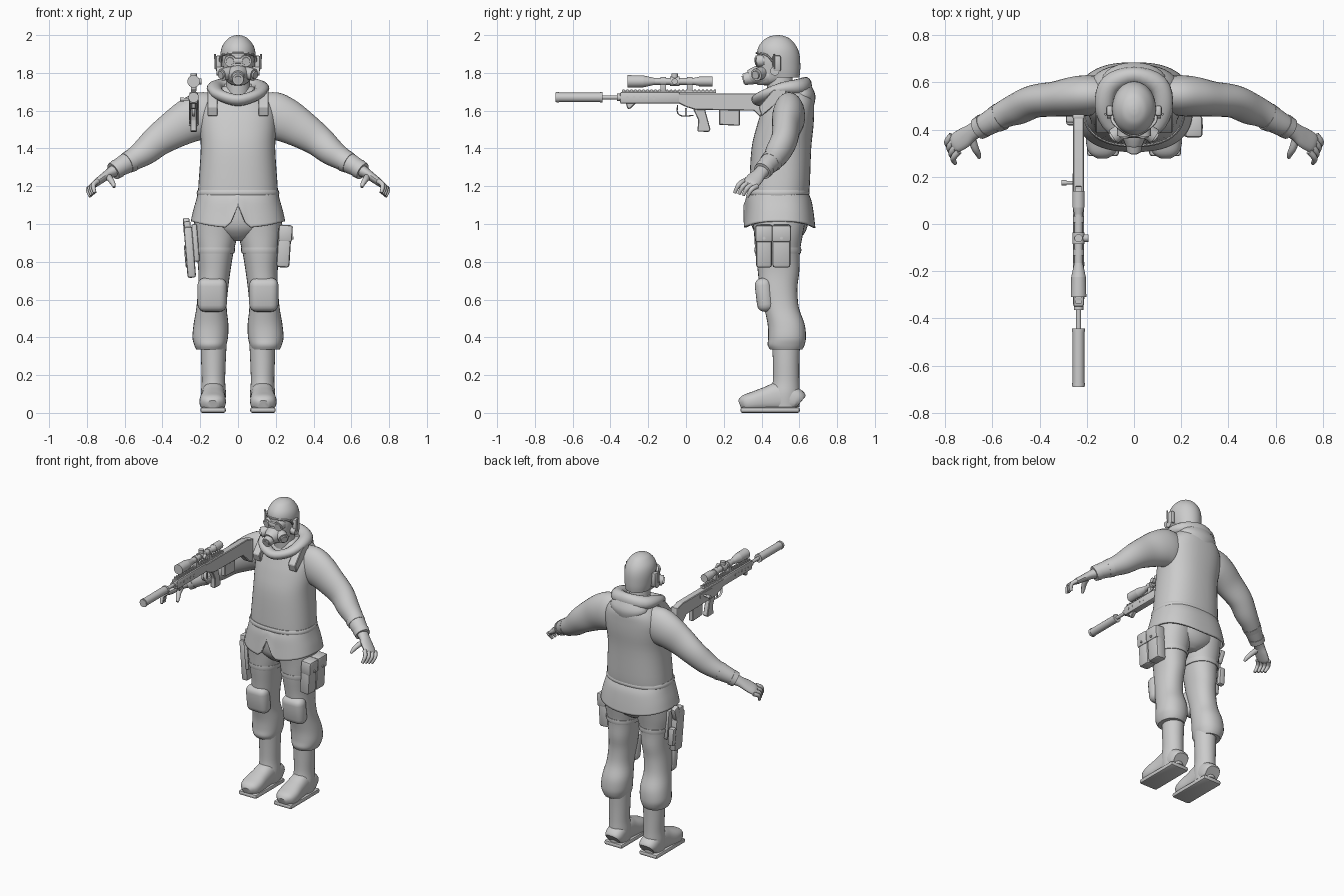
import bpy, bmesh, math
from mathutils import Vector, Matrix

grey = bpy.data.materials.new("plain_grey")
grey.diffuse_color = (0.6, 0.6, 0.6, 1)


def finish(name, bm, angle=40):
    bmesh.ops.recalc_face_normals(bm, faces=bm.faces)
    me = bpy.data.meshes.new(name)
    bm.to_mesh(me)
    bm.free()
    ob = bpy.data.objects.new(name, me)
    bpy.context.collection.objects.link(ob)
    me.materials.append(grey)
    bpy.ops.object.select_all(action='DESELECT')
    ob.select_set(True)
    bpy.context.view_layer.objects.active = ob
    bpy.ops.object.shade_smooth_by_angle(angle=math.radians(angle))
    return ob


def spline(rows, n, closed=False):
    """Catmull-Rom through rows of numbers."""
    out, m = [], len(rows)
    get = (lambda i: rows[i % m]) if closed else (lambda i: rows[max(0, min(m - 1, i))])
    for i in range(m if closed else m - 1):
        p = [get(i + k) for k in (-1, 0, 1, 2)]
        for j in range(n):
            t = j / n
            out.append([0.5 * (2 * b + (c - a) * t + (2 * a - 5 * b + 4 * c - d) * t * t
                               + (3 * b - a - 3 * c + d) * t ** 3) for a, b, c, d in zip(*p)])
    return out if closed else out + [list(rows[-1])]


def loft(name, rows, side=None, n=4, sides=28, power=2.0, mirror=1, closed=False, caps=True,
         edit=None, angle=40):
    """rows: x, y, z, a, b. Level rings, or rings square to the path when side is given."""
    rows = spline(rows, n, closed)
    bm, rings = bmesh.new(), []
    for i, (x, y, z, a, b) in enumerate(rows):
        u, v = Vector((1, 0, 0)), Vector((0, 1, 0))
        if side:
            nxt = rows[(i + 1) % len(rows)] if closed else rows[min(i + 1, len(rows) - 1)]
            prv = rows[i - 1] if closed else rows[max(i - 1, 0)]
            t = (Vector(nxt[:3]) - Vector(prv[:3])).normalized()
            v = t.cross(Vector(side)).normalized()
            u = v.cross(t)
        ring = []
        for k in range(sides):
            th = 2 * math.pi * k / sides
            c, s = math.cos(th), math.sin(th)
            p = Vector((x, y, z)) + u * a * math.copysign(abs(c) ** (2 / power), c) \
                + v * b * math.copysign(abs(s) ** (2 / power), s)
            ring.append(bm.verts.new((p.x * mirror, p.y, p.z)))
        rings.append(ring)
    for i in range(len(rings) if closed else len(rings) - 1):
        r0, r1 = rings[i], rings[(i + 1) % len(rings)]
        for k in range(sides):
            bm.faces.new((r0[k], r0[(k + 1) % sides], r1[(k + 1) % sides], r1[k]))
    if caps and not closed:
        bm.faces.new(rings[0])
        bm.faces.new(rings[-1])
    if edit:
        edit(bm)
    return finish(name, bm, angle)


def box(name, c, size, bevel=0.008, rot=(0, 0, 0), seg=2):
    bm = bmesh.new()
    bmesh.ops.create_cube(bm, size=1, matrix=Matrix.Diagonal((*size, 1)))
    if bevel:
        bmesh.ops.bevel(bm, geom=bm.edges[:], offset=bevel, segments=seg, profile=0.5, affect='EDGES')
    m = Matrix.Rotation(rot[2], 4, 'Z') @ Matrix.Rotation(rot[1], 4, 'Y') @ Matrix.Rotation(rot[0], 4, 'X')
    bmesh.ops.transform(bm, matrix=Matrix.Translation(c) @ m, verts=bm.verts)
    return finish(name, bm)


def cyl(name, p0, p1, r0, r1=None, sides=20):
    p0, p1 = Vector(p0), Vector(p1)
    bm = bmesh.new()
    m = Matrix.Translation((p0 + p1) / 2) @ (p1 - p0).to_track_quat('Z', 'Y').to_matrix().to_4x4()
    bmesh.ops.create_cone(bm, cap_ends=True, segments=sides, radius1=r0, radius2=r0 if r1 is None else r1,
                          depth=(p1 - p0).length, matrix=m)
    return finish(name, bm)


def prism(name, yz, x, w, bevel=0.004):
    bm = bmesh.new()
    f = bm.faces.new([bm.verts.new((x - w / 2, y, z)) for y, z in yz])
    ext = bmesh.ops.extrude_face_region(bm, geom=[f])["geom"]
    bmesh.ops.translate(bm, vec=(w, 0, 0), verts=[v for v in ext if isinstance(v, bmesh.types.BMVert)])
    bmesh.ops.bevel(bm, geom=bm.edges[:], offset=bevel, segments=1, affect='EDGES')
    return finish(name, bm, 25)


# --- torso, jacket skirt, hood ---
loft("vest", [(0, .49, 1.13, .212, .155), (0, .495, 1.2, .21, .16), (0, .505, 1.4, .197, .158),
              (0, .525, 1.52, .203, .15), (0, .54, 1.6, .2, .138), (0, .55, 1.66, .17, .125),
              (0, .55, 1.71, .12, .10), (0, .53, 1.73, .07, .07)], power=2.4, sides=40)


def slit(bm):
    # notch at the front centre and slightly raised sides
    for v in bm.verts:
        k = max(0, (1.16 - v.co.z) / 0.18)
        v.co.z += 0.035 * k * min(1, abs(v.co.x) / .25) ** 2
        if v.co.y < .45 and abs(v.co.x) < .05:
            v.co.z += .12 * k * (1 - abs(v.co.x) / .05)


skirt = loft("jacket_skirt", [(0, .49, 1.165, .212, .157), (0, .493, 1.12, .222, .172),
                              (0, .495, 1.05, .238, .182), (0, .495, .98, .25, .19)],
             power=2.5, sides=64, caps=False, edit=slit)
sol = skirt.modifiers.new("thickness", 'SOLIDIFY')
sol.thickness = .012
loft("vest_hem", [(0, .49, 1.15, .215, .16), (0, .49, 1.165, .219, .165), (0, .49, 1.18, .213, .16)],
     power=2.4, sides=40, n=2)
loft("hood_collar", [(0, .385, 1.655, .03, .04), (.09, .42, 1.68, .03, .04), (.125, .50, 1.715, .032, .04),
                     (.10, .59, 1.725, .042, .045), (0, .625, 1.725, .055, .04), (-.10, .59, 1.725, .042, .045),
                     (-.125, .50, 1.715, .032, .04), (-.09, .42, 1.68, .03, .04)],
     side=(0, 0.3, 1), closed=True, sides=16)
loft("hood_drape", [(0, .60, 1.56, .03, .05), (0, .61, 1.62, .09, .065), (0, .61, 1.68, .135, .075),
                    (0, .60, 1.74, .10, .06)], sides=24)

# --- head, helmet, mask ---
loft("neck", [(0, .51, 1.6, .07, .07), (0, .49, 1.82, .06, .07)])
loft("face", [(0, .43, 1.735, .03, .05), (0, .45, 1.76, .06, .085), (0, .465, 1.82, .076, .092),
              (0, .475, 1.88, .083, .096), (0, .48, 1.95, .07, .08), (0, .48, 1.98, .02, .03)])


def open_front(bm):
    bad = [f for f in bm.faces if f.calc_center_median().z < 1.895 and f.calc_center_median().y < .455]
    bmesh.ops.delete(bm, geom=bad, context='FACES')


helmet = loft("helmet", [(0, .515, 1.775, .076, .085), (0, .505, 1.82, .086, .1), (0, .49, 1.89, .093, .112),
                         (0, .485, 1.94, .084, .1), (0, .485, 1.98, .055, .066), (0, .485, 1.996, .025, .03),
                         (0, .485, 2.0, .004, .004)], sides=40, n=5, edit=open_front)
loft("helmet_brim", [(.092, .46, 1.86, .006, .008), (.082, .425, 1.895, .006, .008), (0, .376, 1.905, .006, .008),
                     (-.082, .425, 1.895, .006, .008), (-.092, .46, 1.86, .006, .008)], side=(0, 0, 1), sides=8)
box("goggle_bridge", (0, .38, 1.865), (.10, .03, .03), .01)
loft("mask_shell", [(0, .44, 1.79, .07, .06), (0, .39, 1.79, .06, .052), (0, .35, 1.782, .042, .042),
                    (0, .335, 1.778, .036, .036)], side=(1, 0, 0))
cyl("mask_valve", (0, .35, 1.775), (0, .305, 1.765), .036, .03)
cyl("mask_valve_cap", (0, .31, 1.766), (0, .30, 1.763), .02)
for s in (1, -1):
    cyl("goggle_rim", (s * .038, .41, 1.865), (s * .042, .371, 1.862), .034, .03)
    cyl("goggle_lens", (s * .041, .38, 1.863), (s * .043, .366, 1.861), .024, .02)
    cyl("mask_filter", (s * .045, .40, 1.80), (s * .085, .372, 1.79), .033)
    cyl("mask_filter_cap", (s * .085, .372, 1.79), (s * .093, .366, 1.788), .022)
    box("ear_piece", (s * .103, .48, 1.85), (.03, .045, .085), .01)
    cyl("ear_mount", (s * .08, .47, 1.81), (s * .115, .47, 1.81), .024)
    cyl("ear_antenna", (s * .118, .465, 1.82), (s * .122, .465, 1.9), .005, sides=8)

# --- arms, hands, legs ---
for s in (1, -1):
    loft("sleeve", [(.10, .545, 1.59, .07, .10), (.18, .545, 1.575, .085, .125), (.25, .54, 1.55, .085, .118),
                    (.33, .53, 1.505, .075, .102), (.42, .52, 1.445, .07, .085), (.49, .49, 1.385, .068, .073),
                    (.55, .465, 1.345, .058, .06), (.62, .425, 1.305, .05, .05), (.645, .415, 1.29, .045, .045)],
         side=(0, 1, 0), mirror=s)
    for p, q, r in (((.565, .455, 1.335), (.59, .441, 1.322), .06), ((.635, .418, 1.295), (.66, .403, 1.279), .051)):
        cyl("glove_cuff", (s * p[0], *p[1:]), (s * q[0], *q[1:]), r, r * .93)
    w = (.03, .07, -.03)
    loft("palm", [(.64, .415, 1.29, .04, .036), (.685, .39, 1.265, .037, .026), (.72, .365, 1.24, .045, .022),
                  (.757, .343, 1.213, .043, .018), (.768, .335, 1.203, .03, .01)], side=w, mirror=s, sides=16)
    for i in range(4):
        k = i / 3
        a = Vector((.742, .307, 1.228)).lerp(Vector((.772, .377, 1.2)), k)
        b = Vector((.758, .258, 1.165)).lerp(Vector((.782, .325, 1.145)), k)
        m = (a + b) / 2 + Vector((.016, -.004, .01))
        loft("finger", [(*a, .013, .014), (*m, .0125, .0125), (*b, .009, .009)], side=w, mirror=s, sides=10)
    loft("thumb", [(.69, .375, 1.255, .018, .018), (.675, .325, 1.235, .016, .016), (.662, .30, 1.215, .013, .013),
                   (.655, .282, 1.195, .008, .008)], side=(1, 0, 0), mirror=s, sides=10)
    loft("trouser_leg", [(.115, .495, 1.08, .115, .15), (.118, .49, .95, .116, .13), (.122, .485, .85, .098, .118),
                         (.125, .49, .75, .085, .11), (.132, .49, .66, .08, .10), (.14, .505, .56, .08, .092),
                         (.143, .53, .47, .092, .098), (.147, .535, .40, .094, .1), (.147, .53, .36, .085, .098),
                         (.146, .53, .335, .075, .085)], mirror=s, power=2.2)
    box("knee_pad", (s * .137, .415, .625), (.155, .09, .18), .04, (.12, 0, 0), 4)
    loft("thigh_strap", [(.122, .486, .845, .102, .121), (.122, .486, .86, .106, .125), (.122, .486, .875, .106, .123)],
         mirror=s, power=2.2, n=1)
    # boots: shaft and shoe
    loft("boot_shaft", [(.128, .53, .37, .068, .074), (.13, .53, .27, .065, .07), (.13, .53, .17, .062, .07),
                        (.13, .525, .1, .066, .078), (.13, .525, .03, .06, .075)], mirror=s)
    loft("boot_foot", [(.128, .605, .055, .05, .045), (.128, .58, .07, .062, .062), (.13, .50, .085, .062, .078),
                       (.132, .43, .073, .064, .066), (.134, .36, .06, .07, .053), (.134, .31, .05, .06, .044),
                       (.134, .285, .042, .03, .025)], side=(1, 0, 0), mirror=s, power=2.5)
    box("boot_sole", (s * .132, .445, .015), (.135, .315, .03), .012)
    prism("vest_strap", [(.40, 1.57), (.385, 1.62), (.46, 1.71), (.53, 1.72), (.53, 1.68)], s * .135, .055)
loft("hips", [(0, .495, 1.14, .20, .155), (0, .495, 1.0, .2, .15), (0, .5, .94, .13, .12), (0, .5, .91, .05, .08)])

# --- thigh gear: pouches on one side, holster on the other ---
for y, w in ((.413, .085), (.505, .095)):
    box("pouch", (.243, y, .875), (.07, w, .21), .015, (0, .06, 0))
    box("pouch_flap", (.251, y, .95), (.074, w + .006, .09), .012, (0, .06, 0))
    cyl("pouch_button", (.285, y, .925), (.293, y, .925), .008, sides=10)
box("holster_plate", (-.225, .47, .90), (.03, .13, .2), .01, (0, -.08, 0))
box("holster", (-.255, .46, .85), (.045, .085, .27), .012, (0, -.08, 0))
box("pistol_grip", (-.272, .50, .985), (.035, .05, .09), .01, (-.35, -.08, 0))
box("pistol_slide", (-.268, .455, .985), (.036, .05, .06), .008, (0, -.08, 0))
box("holster_magazine", (-.262, .525, .83), (.04, .035, .12), .008, (0, -.08, 0))

# --- rifle ---
X = -.235
cyl("suppressor", (X, -.69, 1.67), (X, -.445, 1.67), .025)
for y in (-.685, -.455):
    cyl("suppressor_ring", (X, y, 1.67), (X, y + .012, 1.67), .0275)
cyl("barrel", (X, -.45, 1.67), (X, -.33, 1.67), .011)
cyl("muzzle_collar", (X, -.365, 1.67), (X, -.34, 1.67), .02)
box("handguard", (X, -.19, 1.668), (.046, .32, .062), .01)
prism("receiver", [(-.04, 1.64), (-.04, 1.692), (.40, 1.692), (.46, 1.675), (.46, 1.53), (.43, 1.53), (.36, 1.60),
                   (.05, 1.605), (.0, 1.62)], X, .046)
prism("grip", [(.035, 1.615), (.10, 1.61), (.13, 1.50), (.12, 1.487), (.06, 1.49), (.065, 1.55)], X, .034)
prism("magazine", [(.175, 1.61), (.285, 1.61), (.285, 1.52), (.175, 1.525)], X, .032)
box("butt_pad", (X, .455, 1.60), (.05, .02, .16), .006)
loft("trigger_guard", [(X, .04, 1.575, .008, .003), (X, -.02, 1.572, .008, .003), (X, -.045, 1.59, .008, .003),
                       (X, -.045, 1.63, .008, .003)], side=(1, 0, 0), sides=8)
box("trigger", (X, .0, 1.595), (.008, .008, .04), 0)
box("top_rail", (X, -.09, 1.7), (.026, .50, .012), .002)
for i in range(24):
    box("rail_tooth", (X, -.33 + i * .021, 1.708), (.028, .01, .007), 0)
for i in range(5):
    cyl("handguard_vent", (X - .0245, -.31 + i * .035, 1.668), (X + .0245, -.31 + i * .035, 1.668), .009, sides=10)
prism("fore_stop", [(-.32, 1.645), (-.26, 1.645), (-.295, 1.61), (-.31, 1.61)], X, .025)
cyl("bolt_handle", (X, .175, 1.66), (X - .06, .175, 1.66), .007, sides=10)
cyl("bolt_knob", (X - .05, .175, 1.66), (X - .072, .175, 1.66), .011, sides=12)
box("ejection_plate", (X - .023, .15, 1.665), (.006, .13, .025), .002)
# scope
Z = 1.755
for a, b, r0, r1 in ((-.31, -.225, .033, .031), (-.225, -.165, .031, .018), (-.165, .06, .018, .018),
                     (.04, .07, .018, .024), (.07, .14, .026, .026), (-.085, -.035, .025, .025)):
    cyl("scope_section", (X, a, Z), (X, b, Z), r0, r1, 24)
cyl("scope_top_turret", (X, -.06, Z), (X, -.06, Z + .042), .017)
cyl("scope_side_turret", (X, -.06, Z), (X + .042, -.06, Z), .016)
for y in (-.12, .02):
    cyl("scope_ring", (X, y - .014, Z), (X, y + .014, Z), .023)
    box("scope_mount", (X, y, 1.725), (.03, .03, .045), .004)
